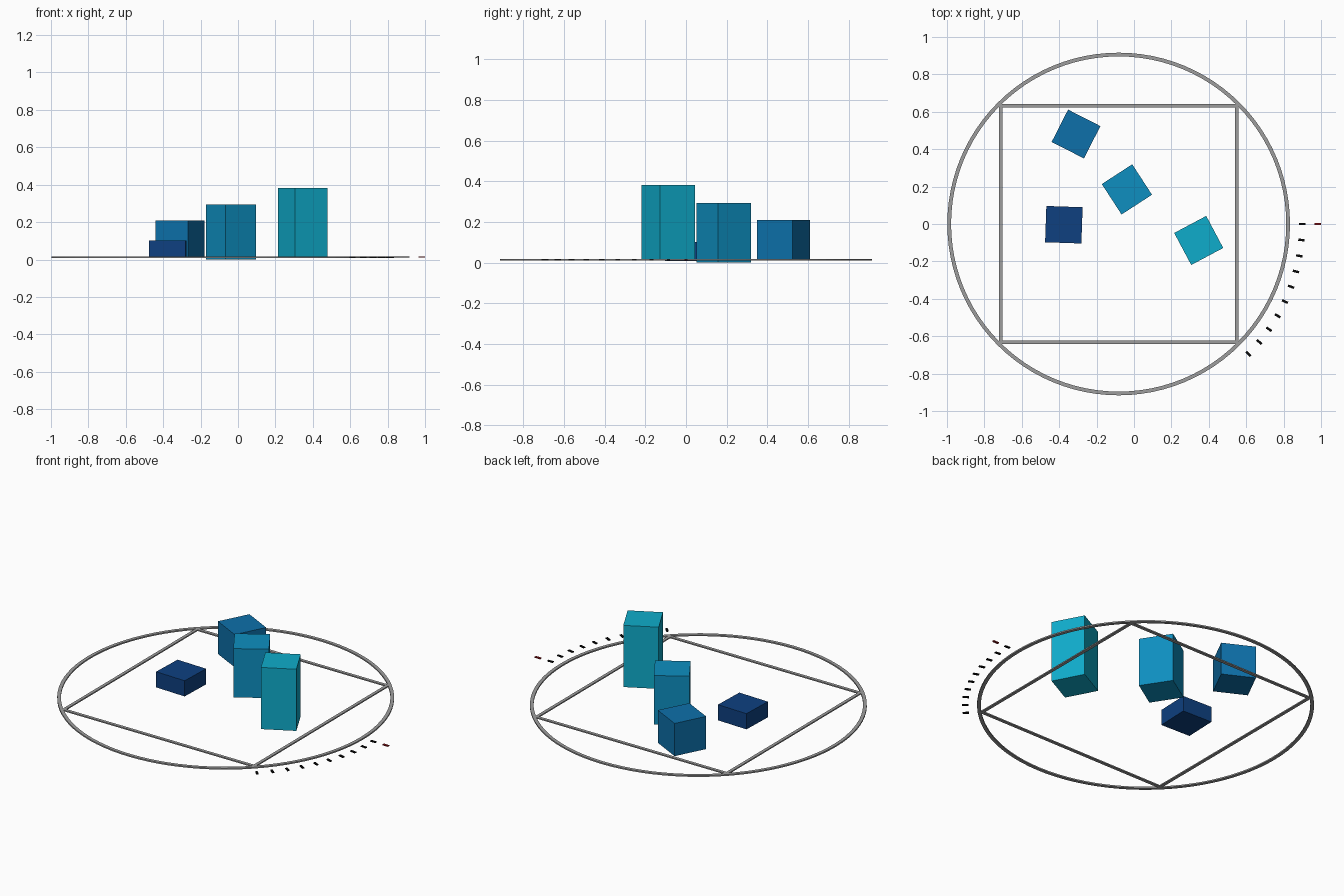
import bpy, bmesh, math
from mathutils import Matrix

if "Cube" in bpy.data.objects:
    bpy.data.objects.remove(bpy.data.objects["Cube"])

CX = -0.082   # centre of ring and frame
Z = 0.0135    # plane of the flat line work


def material(name, rgb):
    lin = [(c / 255 / 12.92) if c < 11 else ((c / 255 + 0.055) / 1.055) ** 2.4 for c in rgb]
    m = bpy.data.materials.new(name)
    m.diffuse_color = (*lin, 1)
    m.use_nodes = True
    m.node_tree.nodes["Principled BSDF"].inputs["Base Color"].default_value = m.diffuse_color
    return m


grey = material("grey", (158, 158, 158))
black = material("black", (10, 10, 10))
red = material("dark red", (150, 20, 25))
navy = material("navy", (14, 64, 128))
blue = material("blue", (13, 112, 170))
azure = material("azure", (14, 143, 192))
cyan = material("cyan", (15, 172, 203))


def finish(name, bm, mat):
    bmesh.ops.recalc_face_normals(bm, faces=bm.faces)
    me = bpy.data.meshes.new(name)
    bm.to_mesh(me)
    bm.free()
    me.materials.append(mat)
    ob = bpy.data.objects.new(name, me)
    bpy.context.collection.objects.link(ob)
    return ob


def box(name, mat, x, y, z0, z1, sx, sy, angle):
    bm = bmesh.new()
    bmesh.ops.create_cube(bm, size=1, matrix=Matrix.Translation((x, y, (z0 + z1) / 2))
                          @ Matrix.Rotation(math.radians(angle), 4, 'Z')
                          @ Matrix.Diagonal((sx, sy, z1 - z0, 1)))
    return finish(name, bm, mat)


def flat_band(name, mat, n, outer, inner, start, h):
    """Closed n-sided band with a thin rectangular section."""
    bm = bmesh.new()
    loops = []
    for r, z in ((outer, Z - h / 2), (outer, Z + h / 2), (inner, Z + h / 2), (inner, Z - h / 2)):
        loops.append([bm.verts.new((CX + r * math.cos(start + math.tau * i / n),
                                    r * math.sin(start + math.tau * i / n), z)) for i in range(n)])
    for k in range(4):
        a, b = loops[k], loops[(k + 1) % 4]
        for i in range(n):
            j = (i + 1) % n
            bm.faces.new((a[i], a[j], b[j], b[i]))
    return finish(name, bm, mat)


# outer circle and the square inscribed in it
flat_band("outer_ring", grey, 96, 0.916, 0.896, 0, 0.008)
R2 = math.sqrt(2)
flat_band("square_frame", grey, 4, 0.641 * R2, 0.622 * R2, math.pi / 4, 0.007)


# scale marks every five degrees, plus the red pointer mark
def tick(name, mat, deg, radius, length):
    a = math.radians(deg)
    box(name, mat, CX + radius * math.cos(a), radius * math.sin(a),
        Z - 0.003, Z + 0.003, length, 0.013, deg)


for i in range(10):
    tick(f"scale_mark_{i}", black, -5 * i, 0.981, 0.034)
tick("pointer_mark", red, 0, 1.064, 0.036)

# blocks: name, colour, x, y, bottom, top, turn
for name, mat, x, y, z0, z1, turn in (
        ("low_block", navy, -0.375, -0.004, 0.008, 0.102, -2),
        ("medium_block", blue, -0.310, 0.481, 0.013, 0.209, -27),
        ("tall_block", azure, -0.038, 0.185, 0.0, 0.293, 33),
        ("tallest_block", cyan, 0.346, -0.088, 0.013, 0.383, 28)):
    box(name, mat, x, y, z0, z1, 0.194, 0.194, turn)
